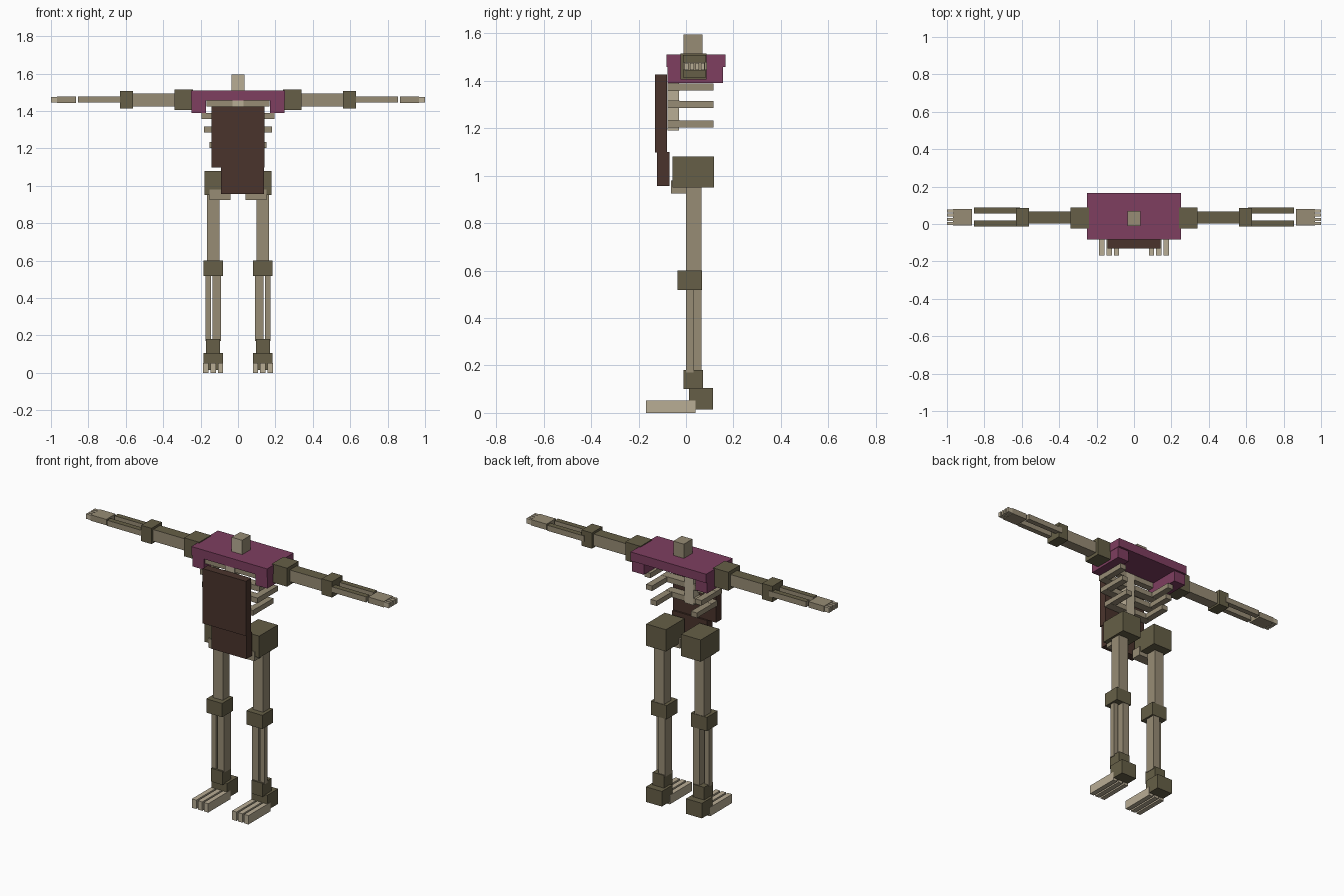
import bpy

cube = bpy.data.objects.get("Cube")
if cube:
    bpy.data.objects.remove(cube, do_unlink=True)


def material(name, rgb):
    # 8-bit display colour to linear
    lin = [((c / 255 + 0.055) / 1.055) ** 2.4 for c in rgb]
    m = bpy.data.materials.new(name)
    m.use_nodes = True
    m.diffuse_color = (*lin, 1)
    m.node_tree.nodes["Principled BSDF"].inputs["Base Color"].default_value = (*lin, 1)
    return m


BONE = material("bone", (151, 140, 117))
PALE = material("pale_bone", (185, 173, 149))
OLIVE = material("olive_joint", (102, 95, 71))
PURPLE = material("purple_cloth", (126, 62, 96))
BROWN = material("dark_leather", (74, 52, 44))


def box(name, x, y, z, mat, accent=None, axis=2, sign=1):
    """Box from ranges; faces turned along sign * axis take the accent colour."""
    bpy.ops.mesh.primitive_cube_add(size=1)
    ob = bpy.context.object
    ob.name = name
    for v in ob.data.vertices:
        v.co = [(a + b) / 2 + c * abs(b - a) for (a, b), c in zip((x, y, z), v.co)]
    ob.data.materials.append(mat)
    if accent:
        ob.data.materials.append(accent)
        for p in ob.data.polygons:
            p.material_index = int(p.normal[axis] * sign > 0.5)
    return ob


def pair(name, x, *args, **kw):
    """Mirrored left and right boxes."""
    box("left_" + name, x, *args, **kw)
    box("right_" + name, (-x[1], -x[0]), *args, **kw)


# Neck, shoulder cape and armour plates
box("neck", (-.035, .035), (-.01, .07), (1.5, 1.595), BONE, PALE, axis=1, sign=-1)
box("shoulder_cape", (-.25, .25), (-.083, .167), (1.457, 1.51), PURPLE)
pair("cape_flap", (.17, .248), (-.077, .155), (1.39, 1.458), PURPLE)
box("chest_plate", (-.143, .143), (-.13, -.08), (1.098, 1.425), BROWN)
box("belly_plate", (-.09, .14), (-.122, -.07), (.957, 1.1), BROWN)

# Breastbone, collar and open ribs
box("breastbone", (-.03, .03), (-.078, -.03), (1.19, 1.457), PALE)
pair("collar_bone", (.03, .168), (-.07, -.03), (1.425, 1.456), BONE)
for i, (reach, z) in enumerate([(.195, 1.373), (.183, 1.3), (.153, 1.218)]):
    pair(f"rib_front_{i}", (.03, reach), (-.078, -.027), (z - .016, z + .016), BONE)
    pair(f"rib_side_{i}", (reach - .04, reach), (-.03, .115), (z - .015, z + .015), BONE)

# Arms held straight out
pair("shoulder", (.24, .34), (-.023, .087), (1.405, 1.515), OLIVE)
pair("upper_arm", (.34, .565), (.003, .068), (1.425, 1.495), BONE, OLIVE)
pair("elbow", (.562, .63), (-.013, .085), (1.414, 1.508), OLIVE)
for i, y in enumerate((-.013, .057)):
    pair(f"forearm_bone_{i}", (.61, .855), (y, y + .032), (1.445, 1.478), BONE, OLIVE)
pair("palm", (.865, .968), (-.007, .08), (1.443, 1.478), BONE)
for i in range(4):
    y = -.006 + i * .0228
    pair(f"finger_{i}", (.966, 1.0), (y, y + .016), (1.446, 1.475), PALE)

# Hips and legs
pair("hip", (.05, .18), (-.057, .118), (.95, 1.08), OLIVE)
pair("pelvis_bone", (.04, .152), (-.063, 0), (.925, .98), BONE)
pair("thigh", (.1, .166), (0, .065), (.59, .955), BONE)
pair("knee", (.08, .185), (-.035, .068), (.518, .6), OLIVE)
pair("inner_shin_bone", (.092, .135), (0, .065), (.17, .53), BONE)
pair("outer_shin_bone", (.145, .174), (0, .032), (.17, .53), BONE)
pair("ankle", (.095, .17), (-.01, .072), (.1, .18), OLIVE)
pair("heel", (.08, .185), (.012, .114), (.015, .105), OLIVE)

# Toes
for i in range(3):
    x = .079 + i * .0395
    pair(f"toe_{i}", (x, x + .029), (-.168, .04), (0, .053), PALE)
